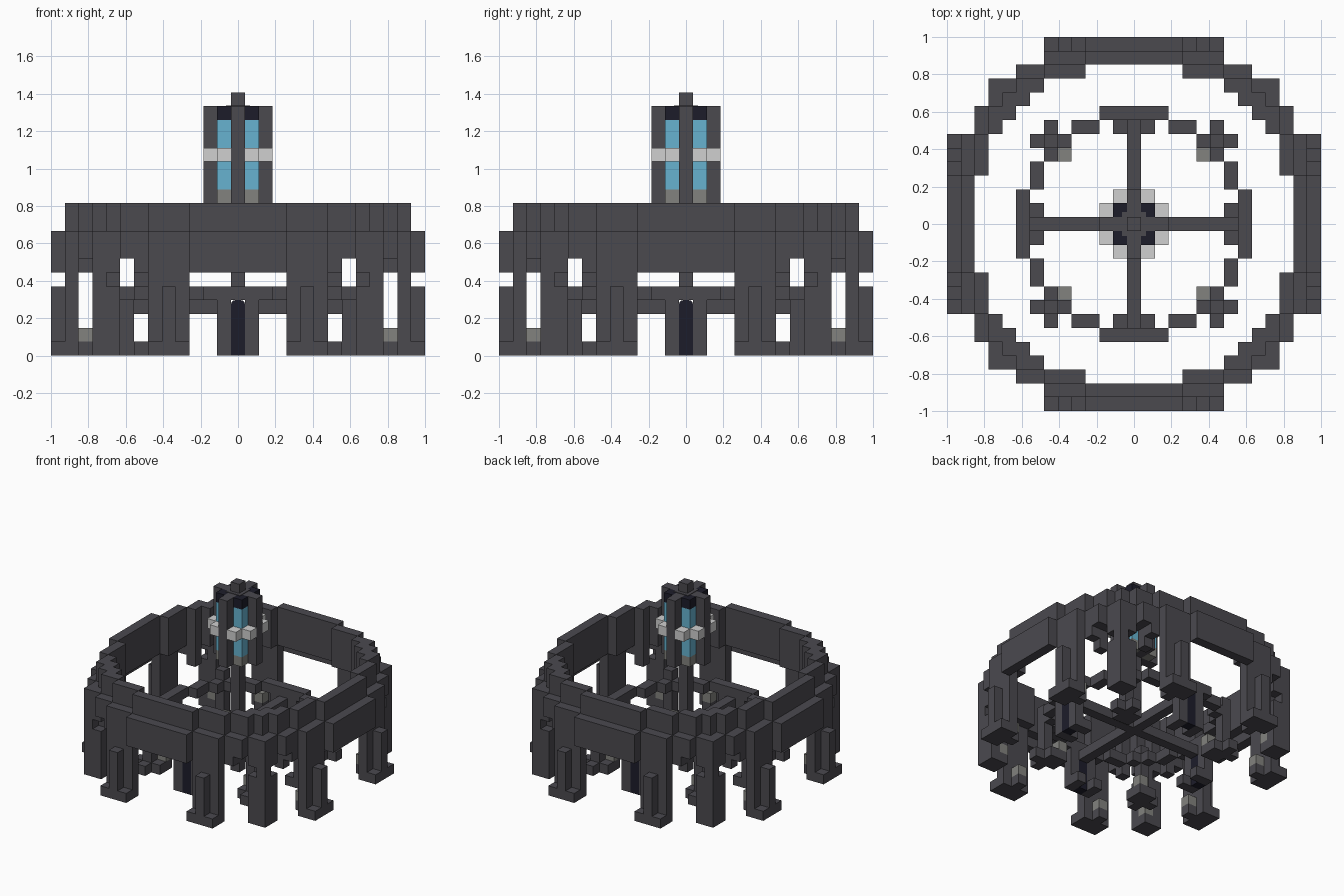
import bpy, bmesh
from mathutils import Vector

if "Cube" in bpy.data.objects:
    bpy.data.objects.remove(bpy.data.objects["Cube"])

U = 2 / 27  # block size


def material(name, rgb):
    m = bpy.data.materials.new(name)
    m.use_nodes = True
    m.diffuse_color = (*rgb, 1)
    bsdf = m.node_tree.nodes["Principled BSDF"]
    bsdf.inputs["Base Color"].default_value = (*rgb, 1)
    bsdf.inputs["Roughness"].default_value = 0.8
    return m


CHARCOAL = material("charcoal stone", (0.07, 0.067, 0.078))
NAVY = material("dark navy", (0.012, 0.012, 0.023))
BLUE = material("blue glass", (0.135, 0.45, 0.63))
LIGHT = material("light stone", (0.63, 0.63, 0.63))
GRAY = material("grey stone", (0.225, 0.225, 0.21))

parts = {}   # part name -> (material, blocks)
taken = set()


def fill(name, mat, xs, ys, zs):
    """Add blocks repeated over all eight mirror images of the plan."""
    cells = parts.setdefault(name, (mat, set()))[1]
    for a in xs:
        for b in ys:
            for z in zs:
                for x, y in ((a, b), (b, a)):
                    for sx in (-1, 1):
                        for sy in (-1, 1):
                            c = (x * sx, y * sy, z)
                            if c not in taken:
                                cells.add(c)
                                taken.add(c)


def span(a, b):
    return range(a, b + 1)


# Lower course of the outer ring
fill("lower_wall", CHARCOAL, span(0, 3), [13], span(6, 8))
fill("lower_wall", CHARCOAL, [7], [11], span(6, 8))
fill("lower_wall", CHARCOAL, [8], [11], span(7, 8))
fill("lower_wall", CHARCOAL, [9], [10], span(6, 8))

# Upper course, set in by one block
for row, first, last in ((12, 0, 3), (11, 4, 6), (10, 7, 8), (9, 8, 9)):
    fill("upper_wall", CHARCOAL, span(first, last), [row], span(7, 10))
fill("corner_drops", CHARCOAL, [7], [10], (5, 6))

# Wide legs with a front buttress and a spreading foot
fill("legs", CHARCOAL, span(4, 6), [12], span(0, 8))
fill("leg_buttresses", CHARCOAL, [5], [13], span(0, 4))
fill("feet", CHARCOAL, [4, 6], [13], [0])
fill("feet", CHARCOAL, [5], [11], [0])
fill("foot_caps", GRAY, [5], [11], [1])

# Corner legs
fill("corner_legs", CHARCOAL, [10], [10], span(0, 8))
fill("corner_caps", GRAY, [9], [9], [1])
fill("corner_legs", CHARCOAL, [9], [9], span(0, 6))
fill("corner_buttresses", CHARCOAL, [9], [10], span(0, 4))

# Inner ring with four doorways
fill("doors", NAVY, [0], [8], span(0, 3))
fill("door_posts", CHARCOAL, [1], [8], span(0, 3))
fill("door_steps", CHARCOAL, [1], [7], [0])
fill("inner_ring", CHARCOAL, span(0, 2), [8], [4])
fill("inner_ring", CHARCOAL, [3, 4], [7], [4])
fill("inner_ring", CHARCOAL, [5], [6], [4])
fill("inner_posts", CHARCOAL, [6], [6], span(0, 5))
fill("inner_feet", CHARCOAL, [6], [7], [0])
fill("inner_feet", CHARCOAL, [5], [5, 6], [0])
fill("inner_caps", GRAY, [5], [5], [1])

# Spokes and central column
fill("spokes", CHARCOAL, [0], span(1, 7), [3])
fill("column", CHARCOAL, [0], [0], span(3, 18))

# Glass tower around the column
fill("tower_fins", CHARCOAL, [0], [1, 2], span(11, 17))
fill("tower_base", GRAY, [1], [1], [11])
fill("tower_glass", BLUE, [1], [1], span(12, 16))
fill("tower_cap", NAVY, [1], [1], [17])
fill("tower_collar", LIGHT, [1], [2], [14])


def face_corners(cell, axis, sign):
    """Four corners of one block face, wound outwards."""
    centre = Vector((cell[0], cell[1], cell[2] + 0.5)) * U
    n, u, v = Vector(), Vector(), Vector()
    n[axis] = sign * U / 2
    u[(axis + 1) % 3] = sign * U / 2
    v[(axis + 2) % 3] = U / 2
    return [centre + n + p for p in (-u - v, u - v, u + v, v - u)]


def add_object(name, bm, mat):
    mesh = bpy.data.meshes.new(name)
    bm.to_mesh(mesh)
    bm.free()
    mesh.materials.append(mat)
    bpy.context.scene.collection.objects.link(bpy.data.objects.new(name, mesh))


# Make one mesh per part, skipping faces shared by neighbouring blocks
for name, (mat, cells) in parts.items():
    bm = bmesh.new()
    rounded = name == "doors"
    for cell in sorted(cells):
        for axis in range(3):
            for sign in (-1, 1):
                near = list(cell)
                near[axis] += sign
                near = tuple(near)
                if near in cells or (near in taken and not rounded):
                    continue
                bm.faces.new([bm.verts.new(p) for p in face_corners(cell, axis, sign)])
    bmesh.ops.remove_doubles(bm, verts=bm.verts, dist=U / 50)
    if rounded:
        # Round the top corners of each door, across its thickness
        top = []
        for e in bm.edges:
            d = e.verts[1].co - e.verts[0].co
            mid = (e.verts[0].co + e.verts[1].co) / 2
            through = abs(d.y) if abs(mid.y) > abs(mid.x) else abs(d.x)
            if mid.z > 3.9 * U and through > U / 2:
                top.append(e)
        bmesh.ops.bevel(bm, geom=top, offset=U * 0.3, segments=3, profile=0.5,
                        affect='EDGES')
    add_object(name, bm, mat)

# Thin dark plate over the middle of the tower cap
bm = bmesh.new()
bmesh.ops.create_cube(bm, size=1)
bmesh.ops.scale(bm, verts=bm.verts, vec=(1.7 * U, 1.7 * U, 0.004))
bmesh.ops.translate(bm, verts=bm.verts, vec=(0, 0, 18 * U + 0.002))
add_object("tower_top_plate", bm, CHARCOAL)
